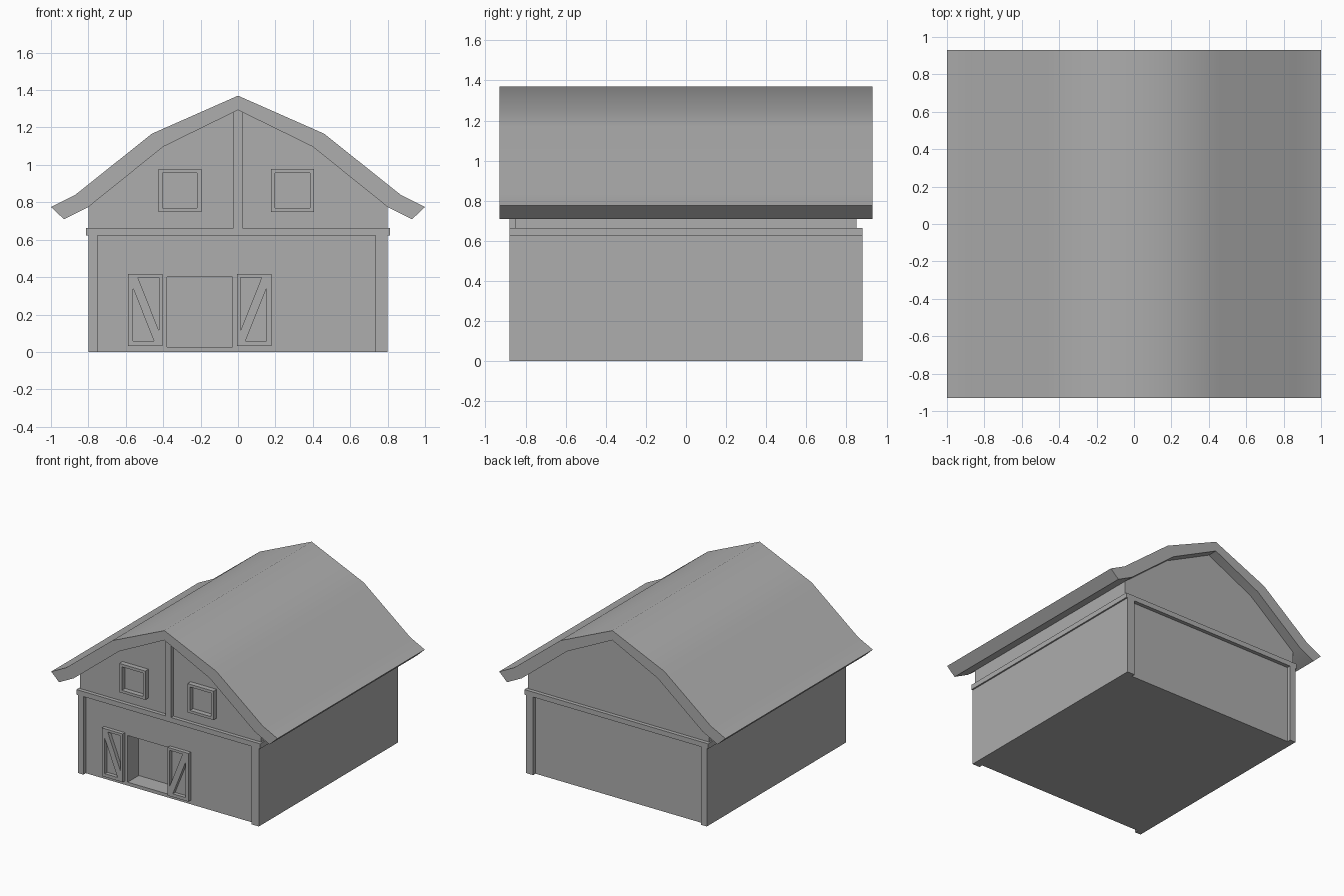
import bpy, bmesh, math

cube = bpy.data.objects.get("Cube")
if cube:
    bpy.data.objects.remove(cube, do_unlink=True)

# One plain mid grey for the whole barn
GREY = (0.418, 0.418, 0.418, 1)
grey = bpy.data.materials.new("plain_grey")
grey.use_nodes = True
grey.diffuse_color = GREY
bsdf = next(n for n in grey.node_tree.nodes if n.type == 'BSDF_PRINCIPLED')
bsdf.inputs["Base Color"].default_value = GREY

WALL_Y = 0.85     # gable wall plane
TRIM_Y = 0.88     # trim plane


def extrude(name, loops, y0, y1):
    """Solid from an outline (and optional holes) in x,z, extruded along y."""
    bm = bmesh.new()
    edges = []
    for loop in loops:
        verts = [bm.verts.new((x, y0, z)) for x, z in loop]
        edges += [bm.edges.new((a, b)) for a, b in zip(verts, verts[1:] + verts[:1])]
    bmesh.ops.triangle_fill(bm, edges=edges, use_beauty=True, normal=(0, -1, 0))
    result = bmesh.ops.extrude_face_region(bm, geom=bm.faces[:])
    moved = [v for v in result["geom"] if isinstance(v, bmesh.types.BMVert)]
    bmesh.ops.translate(bm, verts=moved, vec=(0, y1 - y0, 0))
    bmesh.ops.recalc_face_normals(bm, faces=bm.faces[:])
    mesh = bpy.data.meshes.new(name)
    bm.to_mesh(mesh)
    bm.free()
    mesh.materials.append(grey)
    obj = bpy.data.objects.new(name, mesh)
    bpy.context.collection.objects.link(obj)
    return obj


def rect(x0, x1, z0, z1):
    return [(x0, z0), (x1, z0), (x1, z1), (x0, z1)]


def symmetric(half):
    """Mirror a half profile that starts on the centre line."""
    return half + [(-x, z) for x, z in reversed(half) if x > 0]


# Barn body with gambrel gables, tucked slightly into the roof
body = extrude("barn_body", [[(-0.8, 0), (0.8, 0), (0.8, 0.79), (0.4, 1.12),
                              (0, 1.32), (-0.4, 1.12), (-0.8, 0.79)]], -WALL_Y, WALL_Y)

# Recessed doorway
cutter = extrude("doorway_cutter", [rect(-0.38, -0.03, 0.027, 0.4)], -1, -0.71)
cutter.hide_render = True
cutter.hide_viewport = True
cut = body.modifiers.new("doorway", 'BOOLEAN')
cut.operation = 'DIFFERENCE'
cut.solver = 'EXACT'
cut.object = cutter

# Gambrel roof with flared eaves
outer = symmetric([(0, 1.37), (0.46, 1.167), (0.87, 0.84), (1, 0.775)])
inner = symmetric([(0, 1.293), (0.4, 1.097), (0.8, 0.775), (0.93, 0.709)])
right_outer, left_outer = outer[:4], outer[4:]
right_inner, left_inner = inner[:4], inner[4:]
outline = right_outer + right_inner[::-1] + left_inner[::-1] + left_outer
roof = extrude("roof", [outline], -0.93, 0.93)
bpy.ops.object.select_all(action='DESELECT')
roof.select_set(True)
bpy.context.view_layer.objects.active = roof
bpy.ops.object.shade_smooth_by_angle(angle=math.radians(50))

# Horizontal trim band around the body
extrude("trim_band", [rect(-0.812, 0.812, 0.623, 0.663)], -TRIM_Y, TRIM_Y)

# Corner posts on both gable ends
for end, sign in (("front", -1), ("back", 1)):
    for side, x0, x1 in (("right", -0.8, -0.75), ("left", 0.734, 0.8)):
        extrude(f"{end}_{side}_post", [rect(x0, x1, 0, 0.63)],
                sign * 0.84, sign * TRIM_Y)

# Upright post in the front gable
extrude("gable_post", [rect(-0.024, 0.024, 0.66, 1.3)], -TRIM_Y, -0.84)

# Loft window frames
for side, x in (("right", -0.311), ("left", 0.292)):
    extrude(f"{side}_window_frame",
            [rect(x - 0.115, x + 0.115, 0.749, 0.979),
             rect(x - 0.093, x + 0.093, 0.77, 0.957)], -0.89, -0.84)

# Open door leaves with a diagonal brace between two triangular panels
for side, x, m in (("right", -0.495, 1), ("left", 0.086, -1)):
    upper = [(-0.04, 0.397), (0.073, 0.397), (0.073, 0.112)]
    lower = [(-0.067, 0.342), (-0.067, 0.058), (0.046, 0.058)]
    panels = [[(x + m * px, pz) for px, pz in tri] for tri in (upper, lower)]
    extrude(f"{side}_door_leaf", [rect(x - 0.092, x + 0.092, 0.032, 0.417)] + panels,
            -TRIM_Y, -0.84)
